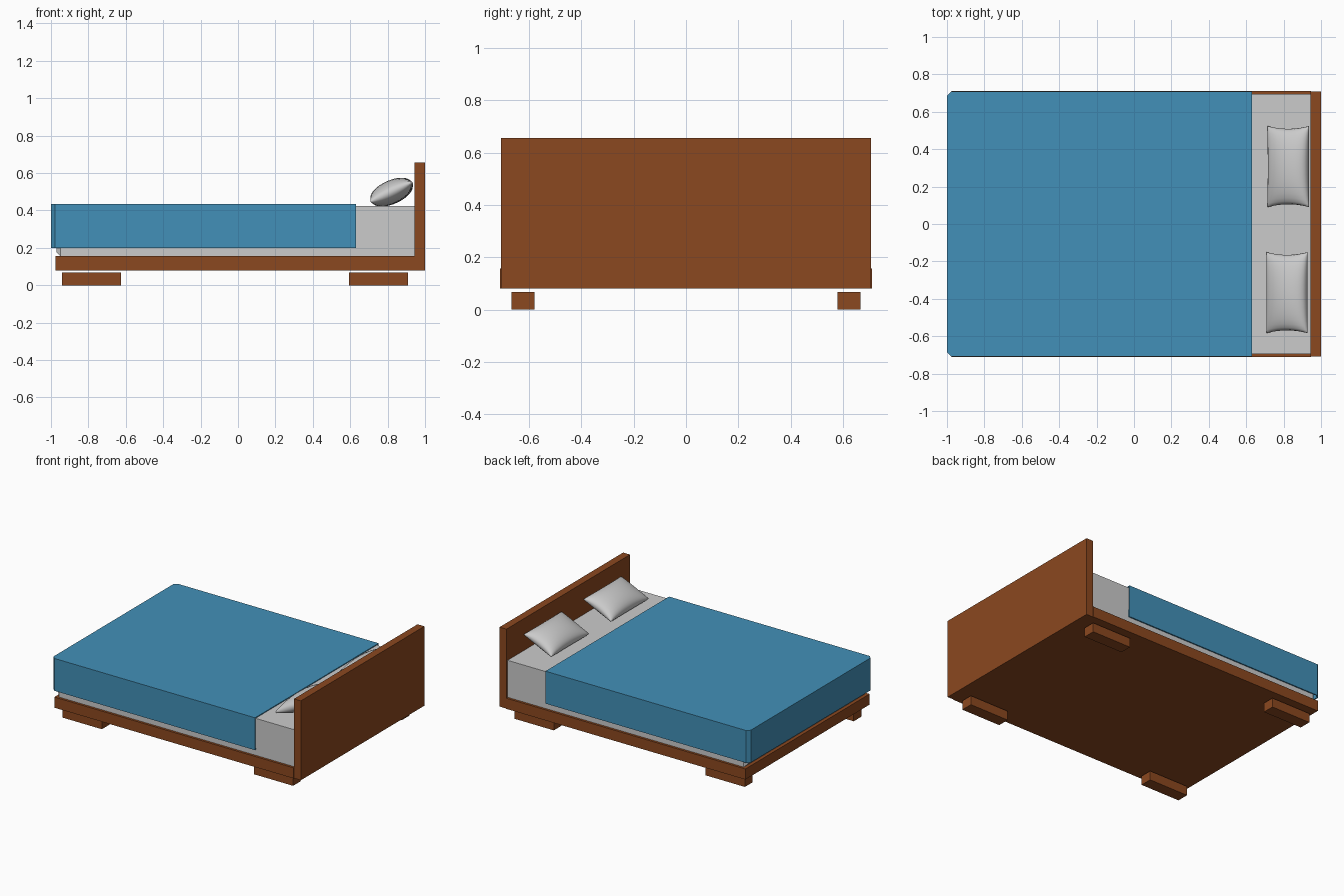
import bpy, bmesh, math
from mathutils import Matrix

if "Cube" in bpy.data.objects:
    bpy.data.objects.remove(bpy.data.objects["Cube"])


def material(name, color):
    m = bpy.data.materials.new(name)
    m.diffuse_color = color
    m.use_nodes = True
    m.node_tree.nodes["Principled BSDF"].inputs["Base Color"].default_value = m.diffuse_color
    return m


wood = material("wood", (0.26, 0.065, 0.014, 1))
blue = material("blue_cloth", (0.055, 0.28, 0.48, 1))


def finish(name, bm, mat=None):
    bmesh.ops.recalc_face_normals(bm, faces=bm.faces)
    me = bpy.data.meshes.new(name)
    bm.to_mesh(me)
    bm.free()
    ob = bpy.data.objects.new(name, me)
    bpy.context.collection.objects.link(ob)
    if mat:
        me.materials.append(mat)
    return ob


def box_mesh(x, y, z):
    bm = bmesh.new()
    bmesh.ops.create_cube(bm, size=1)
    for v in bm.verts:
        v.co = [r[0] if c < 0 else r[1] for c, r in zip(v.co, (x, y, z))]
    return bm


def chamfer(bm, test, width):
    edges = [e for e in bm.edges if all(test(v.co) for v in e.verts)
             and abs(e.verts[0].co.y * e.verts[1].co.y) > 0]
    bmesh.ops.bevel(bm, geom=edges, offset=width, segments=1, affect='EDGES')


def chamfer_foot_corners(bm, x, width):
    edges = [e for e in bm.edges if all(v.co.x < x for v in e.verts)
             and abs(e.verts[0].co.y - e.verts[1].co.y) < 0.01]
    bmesh.ops.bevel(bm, geom=edges, offset=width, segments=1, affect='EDGES')


# Wooden platform, headboard and feet
finish("bed_frame", box_mesh((-0.975, 0.945), (-0.712, 0.712), (0.08, 0.157)), wood)
finish("headboard", box_mesh((0.945, 1.0), (-0.708, 0.708), (0.08, 0.656)), wood)
for end, x0 in (("foot_end", -0.94), ("head_end", 0.594)):
    for side, y0 in (("front", -0.667), ("back", 0.58)):
        finish(f"{side}_{end}_leg",
               box_mesh((x0, x0 + 0.315), (y0, y0 + 0.087), (0, 0.067)), wood)

# Mattress, chamfered at the foot
bm = box_mesh((-0.97, 0.945), (-0.695, 0.695), (0.157, 0.425))
chamfer(bm, lambda c: c.x < -0.9 and c.z < 0.2, 0.02)
chamfer_foot_corners(bm, -0.96, 0.02)
finish("mattress", bm)

# Blanket, a thin shell open underneath and at the head
bm = box_mesh((-1.0, 0.632), (-0.708, 0.708), (0.2, 0.435))
chamfer_foot_corners(bm, -0.9, 0.022)
bm.normal_update()
bmesh.ops.delete(bm, geom=[f for f in bm.faces if f.normal.z < -0.9 or f.normal.x > 0.9],
                 context='FACES_ONLY')
me = bpy.data.meshes.new("blanket")
bm.to_mesh(me)
bm.free()
me.materials.append(blue)
blanket = bpy.data.objects.new("blanket", me)
bpy.context.collection.objects.link(blanket)
shell = blanket.modifiers.new("thickness", 'SOLIDIFY')
shell.thickness = 0.009
shell.offset = -1


# Pillows, two puffed sheets meeting in a pinched rim
def pillow(name, x, y):
    a, w, b, n = 0.122, 0.217, 0.062, 16
    bm = bmesh.new()
    for s in (1, -1):
        grid = []
        for i in range(n + 1):
            u = math.sin((i / n - 0.5) * math.pi)
            row = []
            for j in range(n + 1):
                v = math.sin((j / n - 0.5) * math.pi)
                puff = max(0, (1 - u * u) * (1 - v * v)) ** 0.42
                row.append(bm.verts.new((a * u * (1 - 0.05 * (1 - v * v)),
                                         w * v * (1 - 0.07 * (1 - u * u)),
                                         s * b * puff)))
            grid.append(row)
        for i in range(n):
            for j in range(n):
                bm.faces.new((grid[i][j], grid[i + 1][j],
                              grid[i + 1][j + 1], grid[i][j + 1]))
    bmesh.ops.remove_doubles(bm, verts=bm.verts, dist=1e-5)
    for f in bm.faces:
        f.smooth = True
    bm.transform(Matrix.Translation((x, y, 0.498)) @ Matrix.Rotation(math.radians(-25), 4, 'Y'))
    return finish(name, bm)


pillow("back_pillow", 0.825, 0.307)
pillow("front_pillow", 0.818, -0.367)
